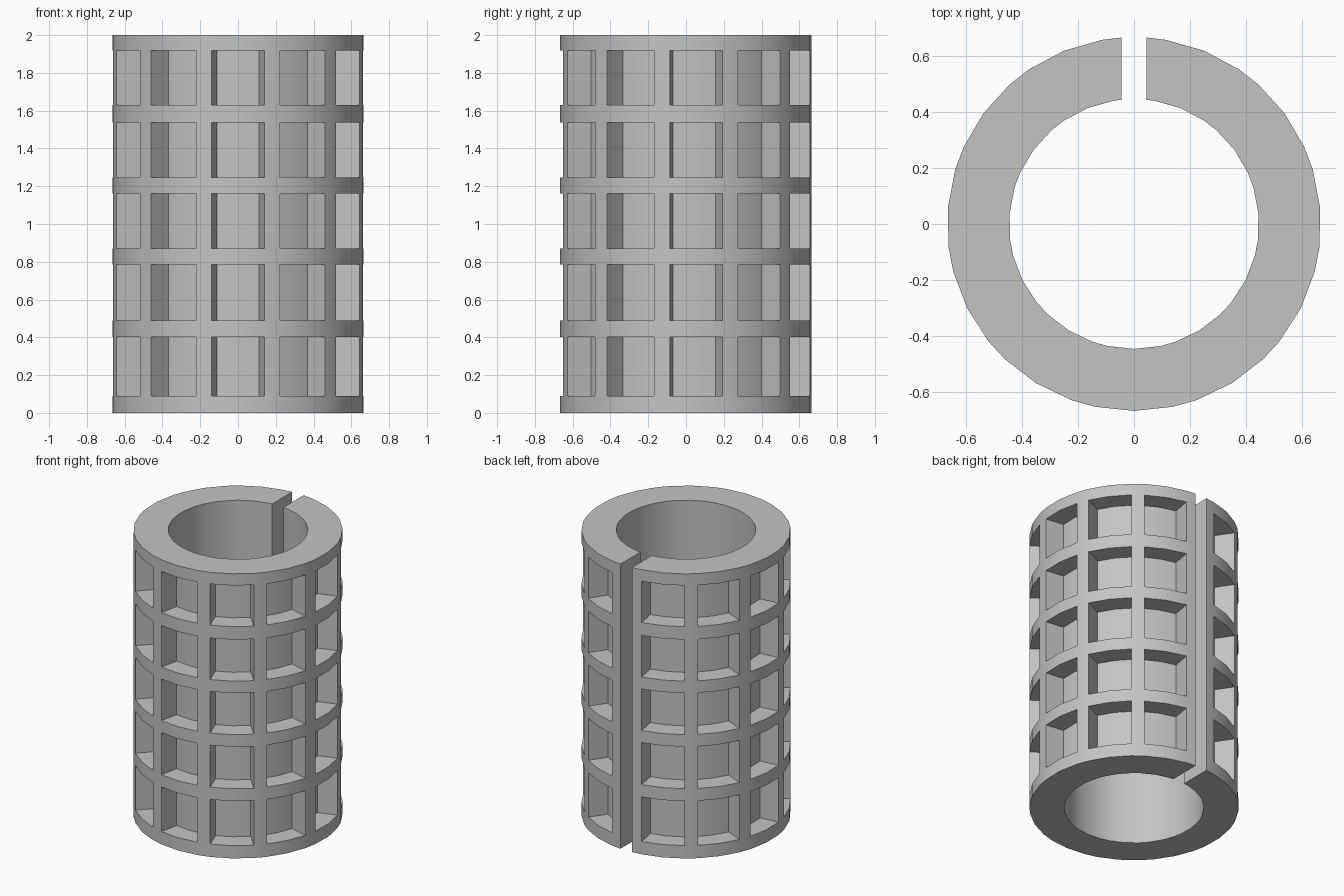
import bpy, bmesh, math

if "Cube" in bpy.data.objects:
    bpy.data.objects.remove(bpy.data.objects["Cube"], do_unlink=True)

OUTER, FLOOR, INNER = 0.666, 0.533, 0.445   # radii
SLIT = 0.0445                               # half width of the slit at the back
COLUMNS, PITCH, WIDTH, SPLITS = 11, 31.6, 24.2, 2
LEVELS = [0, 0.09, 0.403, 0.49, 0.785, 0.87, 1.162, 1.246, 1.538, 1.629, 1.918, 2]

# Angular stations round the sleeve; None marks the two slit ends
stations, is_pocket = [None], []
for c in range(COLUMNS):
    start = (c - (COLUMNS - 1) / 2) * PITCH - WIDTH / 2
    is_pocket.append(False)
    for s in range(SPLITS + 1):
        stations.append(math.radians(start + WIDTH * s / SPLITS))
    is_pocket += [True] * SPLITS
is_pocket.append(False)
stations.append(None)
COLS, ROWS = len(stations) - 1, len(LEVELS) - 1

bm = bmesh.new()
cache = {}


def vert(radius, i, k):
    """Shared vertex at a radius, angular station and level."""
    key = (radius, i, k)
    if key not in cache:
        angle = stations[i]
        if angle is None:
            angle = (math.pi - math.asin(SLIT / radius)) * (-1 if i == 0 else 1)
        cache[key] = bm.verts.new((radius * math.sin(angle), -radius * math.cos(angle), LEVELS[k]))
    return cache[key]


def quad(*corners):
    bm.faces.new([vert(*c) for c in corners])


def pocket(i, k):
    return 0 <= i < COLS and is_pocket[i] and k % 2 == 1


def shell(r, i, k):
    quad((r, i, k), (r, i + 1, k), (r, i + 1, k + 1), (r, i, k + 1))


def flat(r0, r1, i, k):
    quad((r0, i, k), (r1, i, k), (r1, i + 1, k), (r0, i + 1, k))


def upright(r0, r1, i, k):
    quad((r0, i, k), (r1, i, k), (r1, i, k + 1), (r0, i, k + 1))


# Bore, outer skin and recessed pockets with their four walls
for i in range(COLS):
    for k in range(ROWS):
        shell(INNER, i, k)
        shell(FLOOR if pocket(i, k) else OUTER, i, k)
        if pocket(i, k):
            flat(FLOOR, OUTER, i, k)
            flat(FLOOR, OUTER, i, k + 1)
            if not pocket(i - 1, k):
                upright(FLOOR, OUTER, i, k)
            if not pocket(i + 1, k):
                upright(FLOOR, OUTER, i + 1, k)
    # End rings
    flat(INNER, OUTER, i, 0)
    flat(INNER, OUTER, i, ROWS)

# Slit walls
for k in range(ROWS):
    upright(INNER, OUTER, 0, k)
    upright(INNER, OUTER, COLS, k)

bmesh.ops.recalc_face_normals(bm, faces=bm.faces)
mesh = bpy.data.meshes.new("split_sleeve")
bm.to_mesh(mesh)
bm.free()
sleeve = bpy.data.objects.new("split_sleeve", mesh)
bpy.context.collection.objects.link(sleeve)

# Plain grey material
grey = bpy.data.materials.new("plain_grey")
grey.use_nodes = True
colour = (0.55, 0.55, 0.55, 1)
grey.diffuse_color = colour
grey.node_tree.nodes["Principled BSDF"].inputs["Base Color"].default_value = colour
mesh.materials.append(grey)

bpy.context.view_layer.objects.active = sleeve
sleeve.select_set(True)
bpy.ops.object.shade_smooth_by_angle(angle=math.radians(30))
